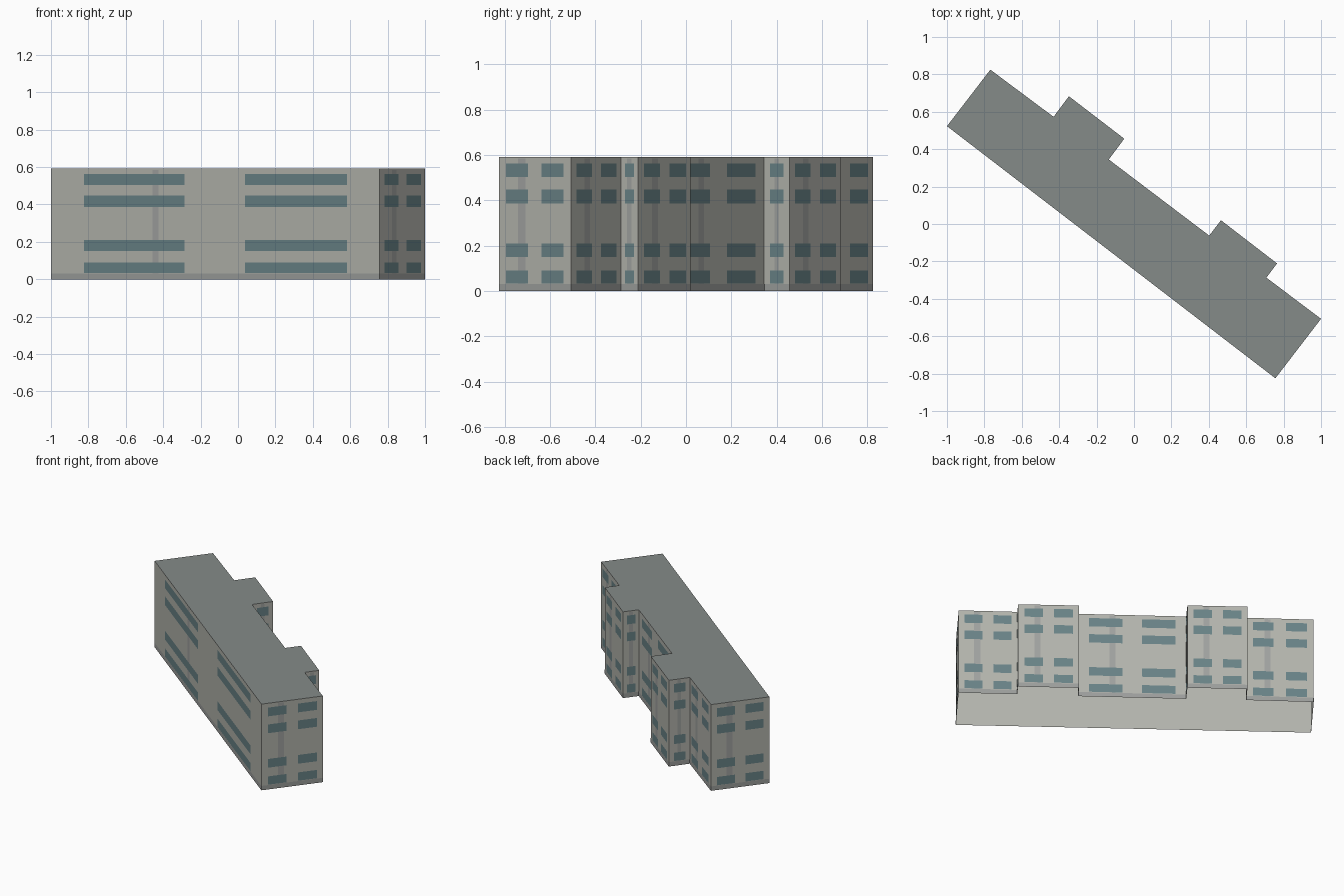
import bpy, bmesh
from mathutils import Vector

if "Cube" in bpy.data.objects:
    bpy.data.objects.remove(bpy.data.objects["Cube"])

H, BASE = 0.592, 0.03
# Footprint, counter-clockwise from the left corner of the long front wall
PLAN = [(-1, .523), (.756, -.825), (1, -.507), (.708, -.287), (.765, -.211), (.465, .02),
        (.402, -.062), (-.135, .345), (-.052, .456), (-.348, .683), (-.43, .573), (-.768, .825)]
ROWS = [(.033, .09), (.15, .21), (.387, .447), (.503, .563)]


def material(name, rgb):
    m = bpy.data.materials.new(name)
    m.diffuse_color = (*rgb, 1)
    m.use_nodes = True
    m.node_tree.nodes["Principled BSDF"].inputs["Base Color"].default_value = m.diffuse_color
    return m


WALL = material("wall_plaster", (.45, .455, .415))
ROOF = material("roof_grey", (.235, .26, .25))
PLINTH = material("plinth_grey", (.33, .34, .33))
GLASS = material("window_glass", (.14, .225, .24))
STRIP = material("wall_strip", (.35, .36, .35))


def make_object(name, bm, mats):
    me = bpy.data.meshes.new(name)
    bm.to_mesh(me)
    bm.free()
    for m in mats:
        me.materials.append(m)
    ob = bpy.data.objects.new(name, me)
    bpy.context.collection.objects.link(ob)
    return ob


def panel(bm, a, b, u, z, off):
    """Flat rectangle on the wall a-b, between fractions u and heights z."""
    d = (b - a).normalized()
    n = Vector((d.y, -d.x)) * off
    p, q = a.lerp(b, u[0]) + n, a.lerp(b, u[1]) + n
    bm.faces.new([bm.verts.new((c.x, c.y, h)) for c, h in
                  ((p, z[0]), (q, z[0]), (q, z[1]), (p, z[1]))])


# Building body: walls and roof, open underneath
bm = bmesh.new()
lo, hi = [[bm.verts.new((x, y, z)) for x, y in PLAN] for z in (0, H)]
n = len(PLAN)
for i in range(n):
    j = (i + 1) % n
    bm.faces.new((lo[i], lo[j], hi[j], hi[i]))
bm.faces.new(hi).material_index = 1
make_object("building_body", bm, [WALL, ROOF])

# Windows (two columns on long walls, one on short returns), strips and plinth band
win, strip, plinth = bmesh.new(), bmesh.new(), bmesh.new()
for i in range(n):
    a, b = Vector(PLAN[i]), Vector(PLAN[(i + 1) % n])
    length = (b - a).length
    cols = [(.24, .78)] if length < .2 else [(.102, .408), (.592, .902)]
    for u in cols:
        for z in ROWS:
            panel(win, a, b, u, z, .002)
    c, w = (.5, .012) if length < .2 else (.318, .02)
    panel(strip, a, b, (c - w / length, c + w / length), (BASE, .585), .001)
    panel(plinth, a, b, (0, 1), (0, BASE), .001)
make_object("windows", win, [GLASS])
make_object("wall_strips", strip, [STRIP])
make_object("plinth_band", plinth, [PLINTH])
